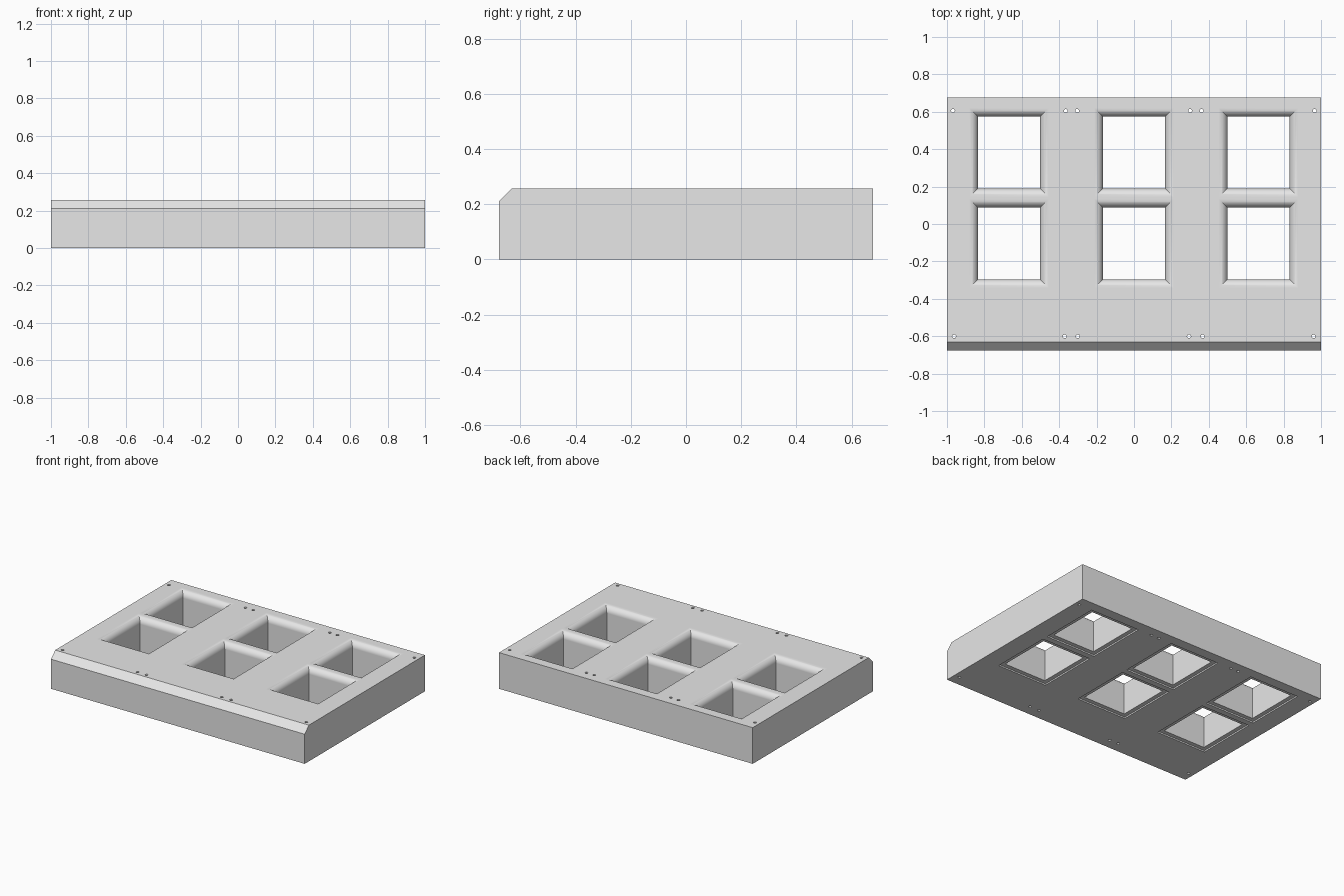
import bpy, bmesh, math

if "Cube" in bpy.data.objects:
    bpy.data.objects.remove(bpy.data.objects["Cube"])

W, D, H = 1.0, 0.677, 0.258      # half width, half depth, height
CH = 0.047                       # front chamfer
R = 0.046                        # rounded lip of the openings
HX, HY = 0.166, 0.192            # half size of an opening

grey = bpy.data.materials.new("grey plastic")
grey.diffuse_color = (0.8, 0.8, 0.8, 1)
grey.use_nodes = True
grey.node_tree.nodes["Principled BSDF"].inputs["Base Color"].default_value = grey.diffuse_color


def loft(bm, rings):
    """Closed solid through equal-length rings of points."""
    vs = [[bm.verts.new(p) for p in ring] for ring in rings]
    n = len(vs[0])
    for a, b in zip(vs, vs[1:]):
        for i in range(n):
            j = (i + 1) % n
            bm.faces.new((a[i], a[j], b[j], b[i]))
    bm.faces.new(vs[0][::-1])
    bm.faces.new(vs[-1])


def finish(bm, name):
    bmesh.ops.recalc_face_normals(bm, faces=bm.faces)
    mesh = bpy.data.meshes.new(name)
    bm.to_mesh(mesh)
    bm.free()
    mesh.materials.append(grey)
    ob = bpy.data.objects.new(name, mesh)
    bpy.context.collection.objects.link(ob)
    return ob


# panel: side profile with a chamfered front edge, swept along x
side = [(-D, 0), (D, 0), (D, H), (-D + CH, H), (-D, H - CH)]
bm = bmesh.new()
loft(bm, [[(x, y, z) for y, z in side] for x in (-W, W)])
panel = finish(bm, "panel")

# opening cutter profile: (margin, height) - shallow seat below, round lip above
profile = [(0.03, -0.05), (0.03, 0.01), (0, 0.01)]
for i in range(11):
    a = math.radians(9 * i)
    profile.append((R * (1 - math.cos(a)), H - R + R * math.sin(a)))
profile.append((R, H + 0.05))

bm = bmesh.new()
for cx in (-0.668, 0, 0.666):
    for cy in (-0.104, 0.382):
        loft(bm, [[(cx + sx * (HX + m), cy + sy * (HY + m), z)
                   for sx, sy in ((-1, -1), (1, -1), (1, 1), (-1, 1))]
                  for m, z in profile])

# screw holes along the back and front edges
rows = {0.605: (-0.968, -0.365, -0.304, 0.3, 0.361, 0.966),
        -0.601: (-0.962, -0.371, -0.3, 0.294, 0.367, 0.96)}
for y, xs in rows.items():
    for x in xs:
        loft(bm, [[(x + 0.01 * math.cos(k * math.pi / 6),
                    y + 0.01 * math.sin(k * math.pi / 6), z) for k in range(12)]
                  for z in (-0.05, H + 0.05)])
cutter = finish(bm, "opening_cutter")
cutter.hide_render = True

# cut the openings and drop the helper
cut = panel.modifiers.new("openings", 'BOOLEAN')
cut.operation = 'DIFFERENCE'
cut.solver = 'EXACT'
cut.object = cutter
bpy.context.view_layer.objects.active = panel
panel.select_set(True)
bpy.ops.object.modifier_apply(modifier=cut.name)
bpy.data.objects.remove(cutter)

# smooth lips, crisp edges
bpy.ops.object.shade_smooth_by_angle(angle=math.radians(30))
weighted = panel.modifiers.new("flat top shading", 'WEIGHTED_NORMAL')
weighted.keep_sharp = True
